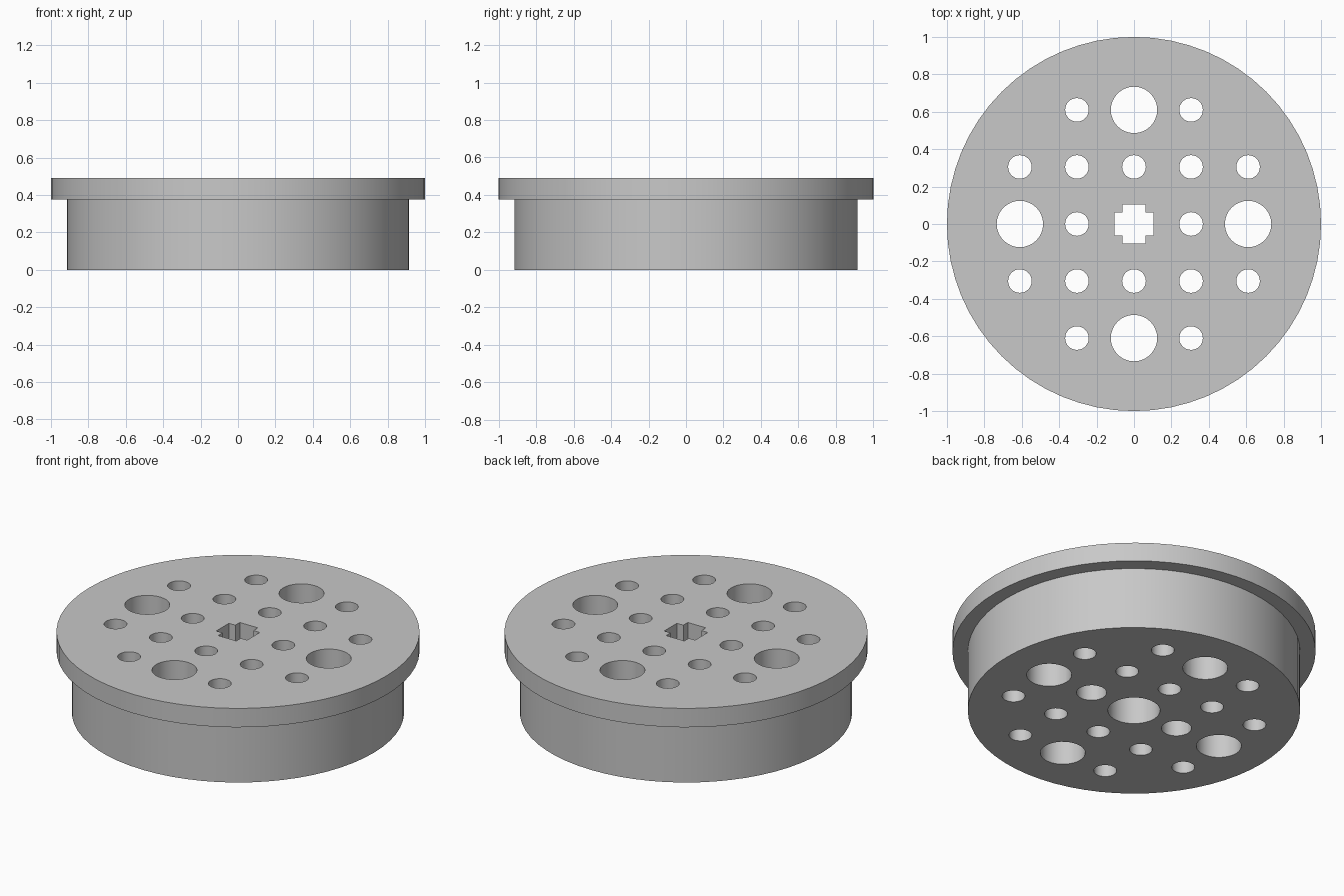
import bpy, bmesh, math
from mathutils import Matrix

cube = bpy.data.objects.get("Cube")
if cube:
    bpy.data.objects.remove(cube, do_unlink=True)

PITCH = 0.305
TOP, LEDGE = 0.49, 0.375

grey = bpy.data.materials.new("plain_grey")
grey.use_nodes = True
colour = (0.58, 0.58, 0.58, 1)
grey.diffuse_color = colour
grey.node_tree.nodes["Principled BSDF"].inputs["Base Color"].default_value = colour


def make_object(name, bm):
    bmesh.ops.recalc_face_normals(bm, faces=bm.faces)
    mesh = bpy.data.meshes.new(name)
    bm.to_mesh(mesh)
    bm.free()
    mesh.materials.append(grey)
    obj = bpy.data.objects.new(name, mesh)
    bpy.context.collection.objects.link(obj)
    return obj


def add_prism(bm, outline, low, high):
    face = bm.faces.new([bm.verts.new((x, y, low)) for x, y in outline])
    grown = bmesh.ops.extrude_face_region(bm, geom=[face], use_keep_orig=True)
    moved = [v for v in grown["geom"] if isinstance(v, bmesh.types.BMVert)]
    bmesh.ops.translate(bm, verts=moved, vec=(0, 0, high - low))


def circle(radius, x=0, y=0, sides=32):
    angles = [math.tau * i / sides for i in range(sides)]
    return [(x + radius * math.cos(a), y + radius * math.sin(a)) for a in angles]


# Stepped round body: drum with a wider rim on top
bm = bmesh.new()
rings = []
for radius, z in [(0.915, 0), (0.915, LEDGE), (1, LEDGE), (1, TOP)]:
    rings.append([bm.verts.new((x, y, z)) for x, y in circle(radius, sides=64)])
for low, high in zip(rings, rings[1:]):
    for i in range(64):
        j = (i + 1) % 64
        bm.faces.new((low[i], low[j], high[j], high[i]))
bm.faces.new(rings[0])
bm.faces.new(rings[-1])
body = make_object("flanged_disc", bm)

# Through holes on a square grid, large ones at the four ends of the axes
holes = bmesh.new()
for i in range(-2, 3):
    for j in range(-2, 3):
        if abs(i) + abs(j) in (0, 4):
            continue
        large = abs(i) + abs(j) == 2 and i * j == 0
        radius = 0.124 if large else 0.063
        add_prism(holes, circle(radius, i * PITCH, j * PITCH), -0.1, TOP + 0.1)

# Cross-shaped socket in the middle
a, b = 0.104, 0.061
quarter = [(a, -b), (a, b), (b, b)]
cross = []
for turn in range(4):
    for x, y in quarter:
        for _ in range(turn):
            x, y = -y, x
        cross.append((x, y))
add_prism(holes, cross, 0.2, TOP + 0.1)
hole_cutter = make_object("hole_cutter", holes)

# Wider round recesses from below: middle and its two side neighbours
recesses = bmesh.new()
for x, radius in [(0, 0.144), (PITCH, 0.083), (-PITCH, 0.083)]:
    add_prism(recesses, circle(radius, x), -0.1, LEDGE - 0.01)
recess_cutter = make_object("recess_cutter", recesses)

# Cut the body and remove the cutters
bpy.context.view_layer.objects.active = body
for cutter in (hole_cutter, recess_cutter):
    cutter.hide_render = True
    cut = body.modifiers.new("cut", "BOOLEAN")
    cut.operation = "DIFFERENCE"
    cut.solver = "EXACT"
    cut.object = cutter
    bpy.ops.object.modifier_apply(modifier=cut.name)
    bpy.data.objects.remove(cutter, do_unlink=True)

bpy.ops.object.select_all(action="DESELECT")
body.select_set(True)
bpy.ops.object.shade_smooth_by_angle(angle=math.radians(30))
